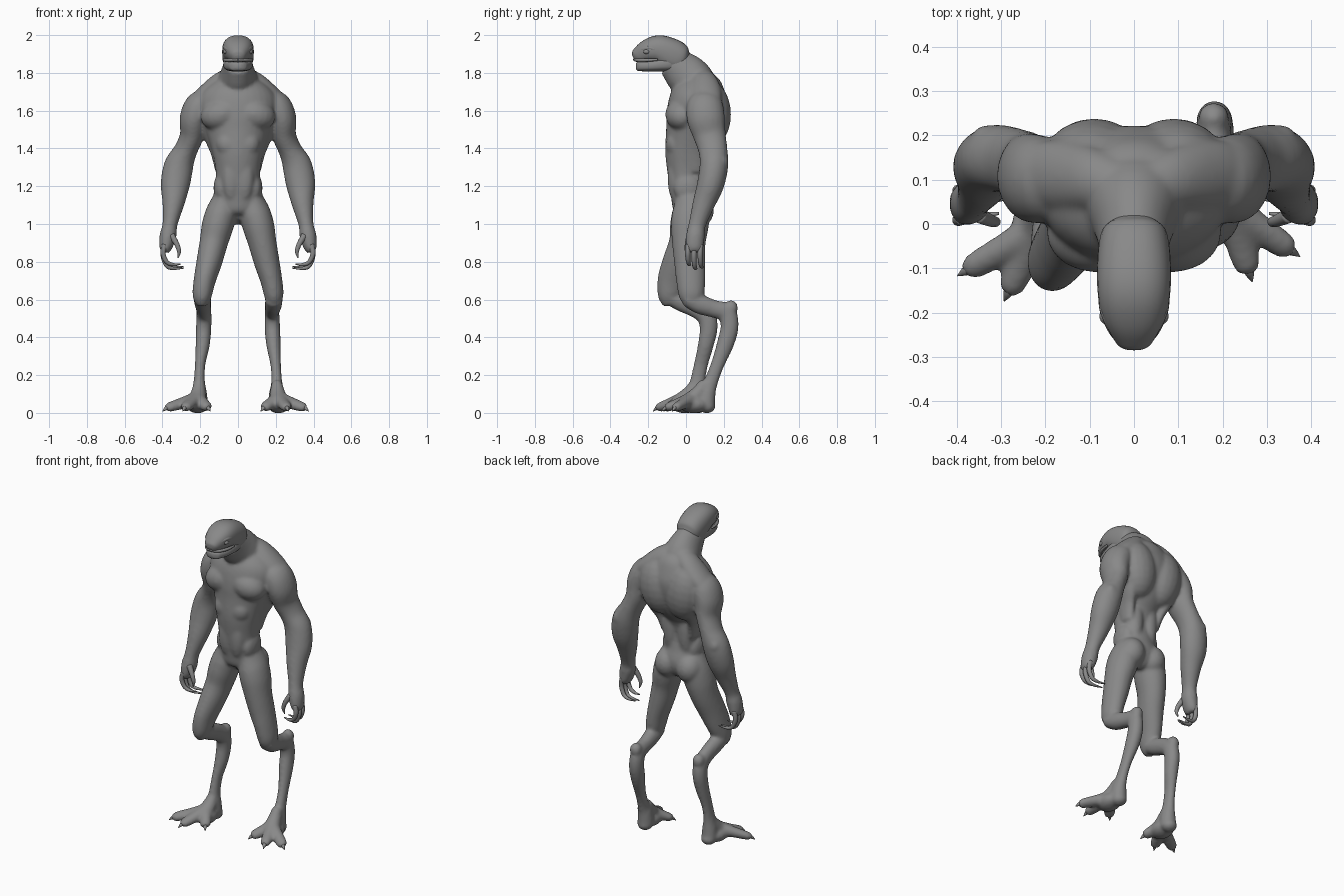
import bpy, bmesh, math
from mathutils import Vector, Matrix

skin = bpy.data.materials.new("grey_skin")
skin.diffuse_color = (0.25, 0.25, 0.25, 1)


def spline(pts, steps):
    """Catmull-Rom interpolation of any tuples."""
    out = []
    for i in range(len(pts) - 1):
        p = [pts[max(i - 1, 0)], pts[i], pts[i + 1], pts[min(i + 2, len(pts) - 1)]]
        for s in range(steps):
            t = s / steps
            out.append([0.5 * (2 * b + (c - a) * t + (2 * a - 5 * b + 4 * c - d) * t * t
                               + (3 * b - a - 3 * c + d) * t ** 3) for a, b, c, d in zip(*p)])
    return out + [list(pts[-1])]


def tube(bm, pts, ref=(1, 0, 0), sides=20, steps=5, power=1.0):
    """Closed loft through (x, y, z, side radius, depth radius) stations."""
    pts = spline(pts, steps)
    centres = [Vector(p[:3]) for p in pts]
    rings = []
    for i, p in enumerate(pts):
        t = (centres[min(i + 1, len(pts) - 1)] - centres[max(i - 1, 0)]).normalized()
        u = Vector(ref)
        u = (u - t * u.dot(t)).normalized()
        v = t.cross(u)
        ring = []
        for k in range(sides):
            a = 2 * math.pi * k / sides
            c, s = math.cos(a), math.sin(a)
            c, s = [math.copysign(abs(q) ** power, q) for q in (c, s)]
            ring.append(bm.verts.new(centres[i] + u * c * max(p[3], .001) + v * s * max(p[4], .001)))
        rings.append(ring)
    for a, b in zip(rings, rings[1:]):
        for k in range(sides):
            bm.faces.new((a[k], a[(k + 1) % sides], b[(k + 1) % sides], b[k]))
    bm.faces.new(rings[0][::-1])
    bm.faces.new(rings[-1])


def ball(bm, centre, radii, tilt=0):
    m = Matrix.Translation(centre) @ Matrix.Rotation(tilt, 4, 'Y') @ Matrix.Diagonal((*radii, 1))
    bmesh.ops.create_uvsphere(bm, u_segments=20, v_segments=12, radius=1, matrix=m)


def flip(s, pts):
    return [(s * p[0], *p[1:]) for p in pts]


def finish(bm, name, voxel=0, smooth=0):
    bmesh.ops.recalc_face_normals(bm, faces=bm.faces)
    me = bpy.data.meshes.new(name)
    bm.to_mesh(me)
    bm.free()
    me.materials.append(skin)
    ob = bpy.data.objects.new(name, me)
    bpy.context.collection.objects.link(ob)
    for f in me.polygons:
        f.use_smooth = True
    if voxel:
        r = ob.modifiers.new("merge", 'REMESH')
        r.mode, r.voxel_size, r.use_smooth_shade = 'VOXEL', voxel, True
        sm = ob.modifiers.new("soften", 'SMOOTH')
        sm.factor, sm.iterations = 0.5, smooth
    return ob


# Torso and neck
body = bmesh.new()
tube(body, [(0, .02, 1.01, .03, .04), (0, .03, 1.04, .085, .08), (0, .03, 1.09, .128, .10),
            (0, .015, 1.16, .126, .096), (0, .0, 1.26, .116, .096), (0, .005, 1.38, .136, .117),
            (0, .04, 1.50, .175, .15), (0, .06, 1.60, .21, .16), (0, .07, 1.68, .20, .15),
            (0, .08, 1.75, .135, .112), (0, .08, 1.79, .085, .065)], sides=32)
tube(body, [(0, .06, 1.60, .10, .08), (0, .06, 1.68, .115, .11), (0, .04, 1.75, .11, .115),
            (0, -.02, 1.81, .086, .108), (0, -.08, 1.86, .072, .08)], sides=24)

# Muscles, shoulders and arms
for s in (1, -1):
    ball(body, (s * .085, -.02, 1.58), (.115, .09, .085), s * .25)        # chest
    ball(body, (s * .05, -.055, 1.42), (.065, .052, .07), s * .5)         # rib arch
    ball(body, (s * .035, -.06, 1.25), (.05, .038, .13))                  # belly
    ball(body, (s * .09, .01, 1.19), (.04, .075, .08))                    # flank
    ball(body, (s * .09, .122, 1.58), (.125, .117, .18), s * .12)         # shoulder blade
    ball(body, (s * .05, .055, 1.31), (.055, .06, .20))                   # lower back
    ball(body, (s * .075, .065, 1.07), (.078, .083, .088))                # buttock
    tube(body, flip(s, [(.09, .05, 1.28, .03, .05), (.11, .06, 1.38, .035, .07),
                        (.135, .09, 1.48, .05, .09), (.16, .10, 1.58, .05, .09)]))
    tube(body, flip(s, [(.02, .08, 1.79, .045, .05), (.09, .10, 1.75, .055, .07),
                        (.17, .11, 1.685, .052, .08), (.24, .11, 1.615, .05, .07)]), ref=(0, 0, 1))
    tube(body, flip(s, [(.14, .10, 1.66, .05, .07), (.198, .10, 1.632, .076, .095),
                        (.232, .105, 1.56, .077, .101), (.244, .125, 1.47, .064, .087),
                        (.277, .143, 1.39, .062, .077), (.313, .148, 1.31, .078, .076),
                        (.332, .13, 1.21, .078, .072), (.342, .095, 1.11, .059, .06),
                        (.36, .06, 1.00, .040, .046), (.37, .05, .94, .045, .05),
                        (.382, .045, .88, .036, .048), (.388, .045, .85, .022, .038)]))
    ball(body, (s * .33, .185, 1.325), (.04, .04, .045))                  # elbow

# Digitigrade legs: thigh, then shin going back to the hock and down
thigh_x = [(.065, 1.18, .045), (.083, 1.08, .08), (.108, .99, .084), (.129, .90, .075), (.152, .80, .068),
           (.177, .70, .058), (.19, .62, .051), (.19, .57, .030)]
stances = {
    -1: dict(thigh=[(.01, .06), (.025, .095), (.015, .10), (.0, .091), (-.037, .087), (-.07, .082),
                    (-.087, .063), (-.08, .037)],
             shin=[(-.10, .615, .046, .036), (-.03, .59, .045, .051), (.05, .555, .040, .051),
                   (.105, .515, .040, .051), (.12, .45, .041, .048), (.105, .36, .038, .042),
                   (.08, .26, .028, .038), (.062, .17, .030, .04), (.055, .10, .042, .047),
                   (.06, .03, .047, .047)], ground=-.045, turn=.018),
    1: dict(thigh=[(.01, .06), (.025, .095), (.02, .10), (.015, .089), (.02, .083), (.025, .077),
                   (.03, .067), (.04, .042)],
            shin=[(.0, .60, .046, .036), (.07, .575, .045, .051), (.15, .55, .040, .047),
                  (.213, .53, .039, .051), (.231, .46, .041, .048), (.21, .37, .039, .046),
                  (.165, .25, .028, .036), (.13, .16, .030, .039), (.11, .10, .042, .047),
                  (.108, .03, .047, .047)], ground=0, turn=-.005),
}
claws = bmesh.new()
for s, st in stances.items():
    tube(body, [(s * x, y, z, rx, ry) for (x, z, rx), (y, ry) in zip(thigh_x, st["thigh"])], sides=24)
    shin_x = [.19, .188, .183, .18, .182, .187, .20, .205, .205, .205]
    tube(body, [(s * x, *p) for x, p in zip(shin_x, st["shin"])])
    hy, hz = st["shin"][3][:2]
    ball(body, (s * .18, hy + .026, hz + .025), (.036, .036, .042))       # hock
    # Splayed three-toed foot with a sloping instep
    g = st["ground"]
    ball(body, (s * .215, .04 + g, .045), (.062, .08, .047))
    ball(body, (s * .205, .112 + g, .035), (.045, .045, .037))
    tube(body, flip(s, [(.205, .10 + g, .16, .028, .03), (.21, .06 + g, .10, .042, .04),
                        (.22, .0 + g, .06, .05, .035)]))
    for tx, ty in ((.36, -.06), (.265, -.108), (.14, -.055)):
        base, tip = Vector((.215, .035 + g, .075)), Vector((tx + st["turn"], ty + g, .026))
        at = lambda f: base.lerp(tip, f)
        tube(body, flip(s, [(*at(0), .04, .042), (*at(.45), .035, .032), (*at(.8), .033, .026),
                            (*at(.95), .028, .022), (*at(1.03), .014, .013)]), sides=14)
        d = (tip - base).normalized()
        a, b = tip - d * .03, tip + Vector((d.x, d.y, 0)) * .025
        b.z = .008
        tube(claws, flip(s, [(*a, .017, .014), (*tip, .012, .011), (*b, .001, .001)]), sides=10, steps=3)
finish(body, "body", voxel=.009, smooth=9)
finish(claws, "toe_claws")

# Curled fingers and thumbs
hands = bmesh.new()
for s in (1, -1):
    for y, drop, reach in ((.012, 0, .0), (.045, -.02, .02), (.078, -.012, .015)):
        tube(hands, flip(s, [(.387, y, .89, .014, .016), (.397, y - .003, .845 + drop / 2, .014, .014),
                             (.378, y, .80 + drop, .012, .012), (.345, y + .006, .785 + drop, .009, .009),
                             (.305 - reach, y + .012, .787 + drop, .003, .003)]),
             ref=(0, 1, 0), sides=10, steps=4)
    tube(hands, flip(s, [(.352, .02, .94, .018, .018), (.325, .008, .895, .014, .014),
                         (.312, .005, .855, .011, .011), (.318, .01, .82, .003, .003)]),
         ref=(0, 1, 0), sides=10, steps=4)
finish(hands, "fingers")

# Head: skull with snout, and a lower jaw below the mouth line
skull = bmesh.new()
tube(skull, [(0, .008, 1.855, .045, .045), (0, -.02, 1.865, .072, .075), (0, -.07, 1.89, .082, .088),
             (0, -.14, 1.922, .083, .078), (0, -.20, 1.915, .074, .064), (0, -.25, 1.893, .05, .045),
             (0, -.27, 1.882, .034, .031), (0, -.278, 1.878, .018, .016)], sides=28, power=.85)
finish(skull, "skull")
jaw = bmesh.new()
tube(jaw, [(0, -.03, 1.85, .06, .04), (0, -.10, 1.848, .078, .041), (0, -.18, 1.838, .070, .031),
           (0, -.24, 1.835, .05, .026), (0, -.258, 1.835, .035, .023), (0, -.266, 1.835, .018, .013)],
     sides=28, power=.7)
finish(jaw, "jaw")

# Eyes under brow ridges, and lips along the upper jaw
face = bmesh.new()
for s in (1, -1):
    ball(face, (s * .064, -.208, 1.912), (.014, .018, .013))
    tube(face, flip(s, [(.075, -.165, 1.925, .006, .006), (.067, -.20, 1.932, .011, .009),
                        (.048, -.238, 1.922, .011, .009), (.023, -.26, 1.91, .005, .004)]),
         ref=(0, 0, 1), sides=10)
    tube(face, flip(s, [(.076, -.15, 1.87, .006, .006), (.068, -.20, 1.868, .009, .009),
                        (.047, -.245, 1.867, .009, .009), (.024, -.265, 1.869, .009, .009),
                        (0, -.271, 1.87, .009, .009)]), ref=(0, 0, 1), sides=10)
finish(face, "eyes_brows_and_lips")
